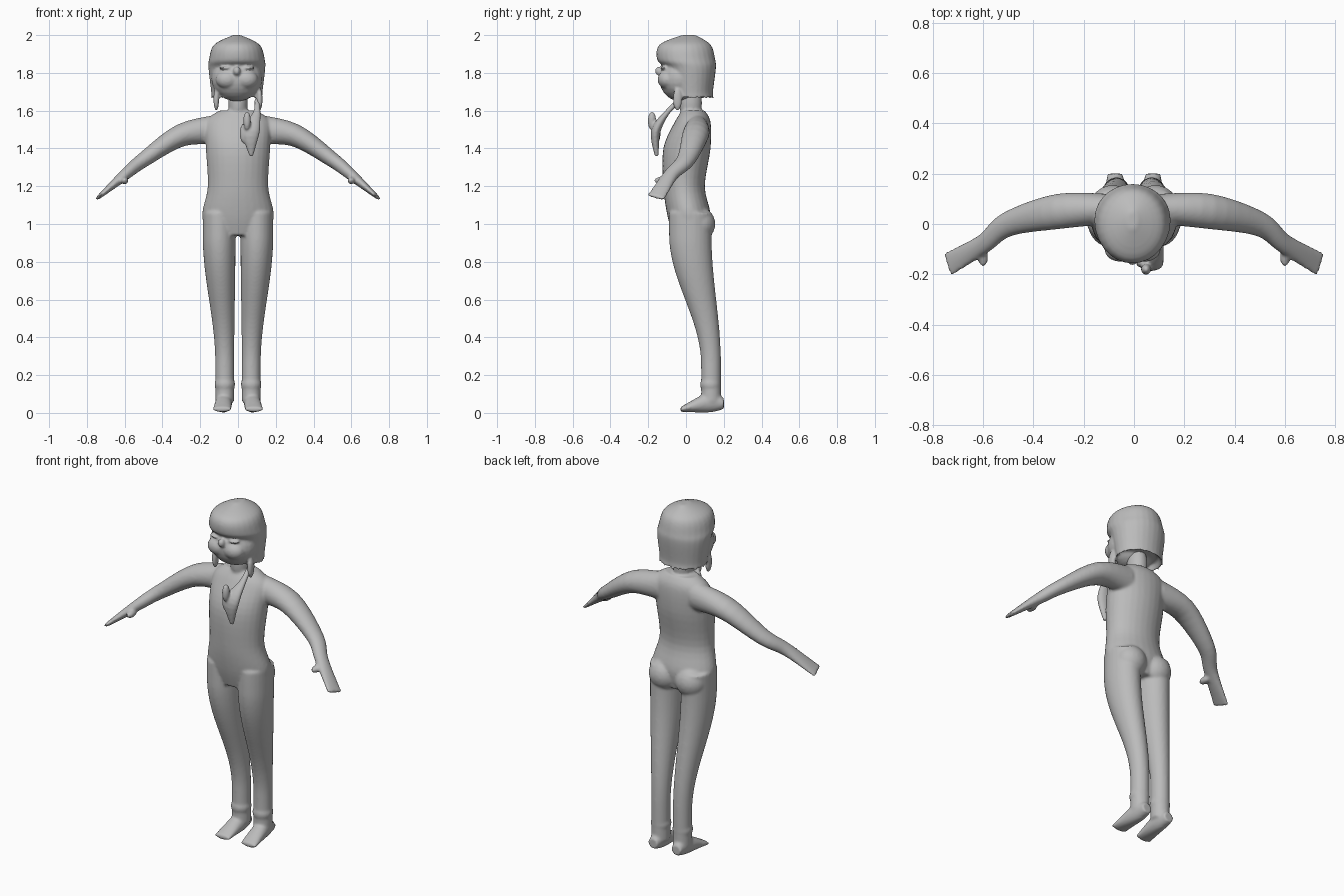
import bpy, bmesh, math
from mathutils import Vector, Matrix

cube = bpy.data.objects.get("Cube")
if cube:
    bpy.data.objects.remove(cube)

X, Y, Z = Matrix.Identity(3)

clay = bpy.data.materials.new("plain grey")
clay.use_nodes = True
grey = (.5, .5, .5, 1)
clay.diffuse_color = grey
clay.node_tree.nodes["Principled BSDF"].inputs["Base Color"].default_value = grey


def spline(rows, steps=5):
    """Catmull-Rom interpolation of whole section rows."""
    rows = [Vector(row) for row in rows]
    padded = [rows[0]] + rows + [rows[-1]]
    result = []
    for before, start, end, after in zip(padded, rows, rows[1:], padded[3:]):
        leave, arrive = (end - before) / 2, (after - start) / 2
        for step in range(steps):
            t = step / steps
            ease = t * t * (3 - 2 * t)
            result.append(start.lerp(end, ease) + leave * t * (1 - t) ** 2
                          - arrive * t * t * (1 - t))
    return result + [rows[-1]]


def loft(bm, rows, frame=None, reference=Y, side=1, sides=28):
    """Skin elliptical rings given as (x, y, z, half width, half depth)."""
    rows = spline(rows)
    centres = [Vector(row[:3]) for row in rows]
    rings = []
    for i, (row, centre) in enumerate(zip(rows, centres)):
        if frame:
            across, along = frame
        else:
            tangent = (centres[min(i + 1, len(rows) - 1)] - centres[max(i - 1, 0)]).normalized()
            across = (reference - tangent * reference.dot(tangent)).normalized()
            along = tangent.cross(across)
        ring = []
        for k in range(sides):
            angle = math.tau * k / sides
            point = centre + across * row[3] * math.cos(angle) + along * row[4] * math.sin(angle)
            point.x *= side
            ring.append(bm.verts.new(point))
        rings.append(ring)
    for lower, upper in zip(rings, rings[1:]):
        for k in range(sides):
            n = (k + 1) % sides
            bm.faces.new((lower[k], lower[n], upper[n], upper[k]))
    bm.faces.new(rings[0])
    bm.faces.new(rings[-1])


def upright(profile, x=0):
    """Level rings from (height, half width, front y, back y)."""
    return [(x, (front + back) / 2, height, width, (back - front) / 2)
            for height, width, front, back in profile]


def ball(bm, centre, radii):
    matrix = Matrix.Translation(centre) @ Matrix.Diagonal((*radii, 1))
    bmesh.ops.create_uvsphere(bm, u_segments=24, v_segments=14, radius=1, matrix=matrix)


def leg_section(t):
    """Straight shin that swells and moves forward into the thigh."""
    height = .06 + t
    rise = min(max((height - .25) / .7, 0), 1)
    swell = (1 - math.cos(math.pi * rise)) / 2
    front, back = .08 - .17 * swell, .185 - .05 * swell
    return (.07 + .03 * swell, (front + back) / 2, height,
            .05 + .037 * swell, (back - front) / 2)


def finish(name, bm, voxel, iterations):
    """Blend the overlapping pieces into one smooth skin."""
    bmesh.ops.recalc_face_normals(bm, faces=bm.faces[:])
    mesh = bpy.data.meshes.new(name)
    bm.to_mesh(mesh)
    bm.free()
    mesh.materials.append(clay)
    obj = bpy.data.objects.new(name, mesh)
    bpy.context.collection.objects.link(obj)
    remesh = obj.modifiers.new("blend", 'REMESH')
    remesh.mode = 'VOXEL'
    remesh.voxel_size = voxel
    remesh.use_smooth_shade = True
    soften = obj.modifiers.new("soften", 'SMOOTH')
    soften.iterations = iterations


# Torso and neck
bm = bmesh.new()
loft(bm, upright([(1.6, .1, -.02, .1), (1.54, .17, -.06, .13), (1.4, .17, -.12, .13),
                  (1.2, .16, -.12, .1), (1.05, .19, -.1, .13), (.94, .16, -.07, .11)]),
     frame=(X, Y))
ball(bm, (0, .025, 1.64), (.052, .06, .12))

for side in (1, -1):
    # Arm running into a flat mitten hand
    loft(bm, [(.1, .06, 1.5, .06, .08), (.3, .05, 1.47, .07, .06), (.5, 0, 1.34, .05, .04),
              (.6, -.08, 1.26, .04, .03), (.74, -.16, 1.14, .05, .01)], side=side)
    # Thumb
    ball(bm, (side * .6, -.13, 1.23), (.02, .04, .02))
    # Leg, cuff and buttock
    loft(bm, [leg_section(i / 12) for i in range(13)], frame=(X, Y), side=side)
    ball(bm, (side * .07, .13, .15), (.055, .056, .05))
    ball(bm, (side * .085, .07, 1), (.09, .085, .09))
    # Foot from heel to toe
    loft(bm, [(.075, .2, .05, .03, .03), (.075, .12, .055, .043, .053),
              (.085, -.03, .018, .05, .012)], frame=(X, Z), side=side)
finish("body", bm, voxel=.008, iterations=5)

# Hair bowl whose rim folds under
bm = bmesh.new()
middle = -.006
loft(bm, upright([(2, .02, -.02, .05), (1.95, .12, -.14, .13), (1.87, .148, -.153, .155),
                  (1.82, .15, -.11, .158), (1.7, .136, -.08, .143), (1.665, .133, -.08, .148),
                  (1.7, .11, -.07, .12)], middle), frame=(X, Y))
# Face and nose
ball(bm, (middle, -.03, 1.77), (.135, .112, .12))
ball(bm, (middle, -.142, 1.81), (.02, .022, .024))
for side in (1, -1):
    # Cheek, closed eyelid and the lock hanging beside the neck
    ball(bm, (middle + side * .05, -.1, 1.765), (.062, .05, .05))
    ball(bm, (middle + side * .06, -.115, 1.826), (.033, .022, .009))
    ball(bm, (side * .115, -.045, 1.66), (.015, .025, .06))
finish("head", bm, voxel=.007, iterations=4)

# Gathered hair tail falling over the left of the chest
bm = bmesh.new()
loft(bm, [(.1, -.03, 1.66, .012, .015), (.1, -.1, 1.59, .02, .014),
          (.07, -.16, 1.49, .045, .025), (.07, -.155, 1.36, .01, .01)], reference=X)
ball(bm, (.048, -.18, 1.545), (.02, .022, .05))
ball(bm, (.035, -.155, 1.48), (.026, .02, .055))
finish("hair_tail", bm, voxel=.006, iterations=3)
